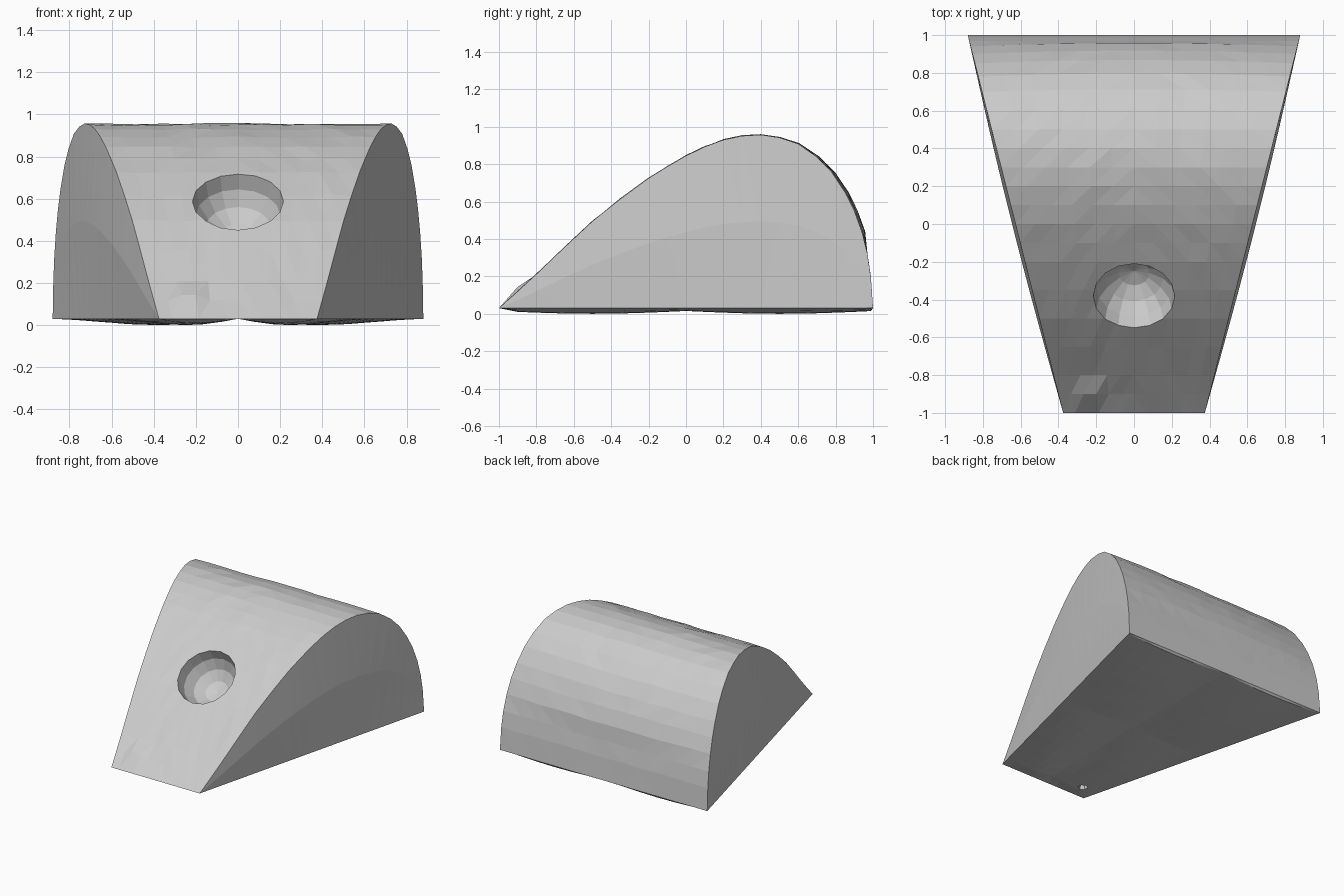
import bpy, bmesh, math, random
from mathutils import Vector

if "Cube" in bpy.data.objects:
    bpy.data.objects.remove(bpy.data.objects["Cube"])

random.seed(4)
BASE = 0.03

# Side profile (y, z), front tip to back foot
profile = [(-1, BASE), (-0.9, 0.12), (-0.8, 0.212), (-0.65, 0.355), (-0.5, 0.495),
           (-0.35, 0.615), (-0.2, 0.725), (-0.1, 0.787), (0, 0.845), (0.1, 0.893), (0.2, 0.93),
           (0.3, 0.951), (0.4, 0.957), (0.5, 0.942), (0.6, 0.909), (0.7, 0.838),
           (0.78, 0.756), (0.85, 0.65), (0.9, 0.55), (0.94, 0.44),
           (0.97, 0.32), (0.988, 0.2), (1, BASE)]
COLS = 12


def half_width(y):
    return 0.375 + 0.2525 * (y + 1)


def section(y, z):
    """Closed ring at one station: top row, right side, underside, left side."""
    t = (y + 1) / 2
    w = half_width(y)
    us = [-1 + 2 * k / COLS for k in range(COLS + 1)]
    ring = []
    inner = z > BASE
    for u in us:
        crown = 0.018 * (1 - u * u) * max(0, min(1, (y - 0.5) / 0.3)) if inner and y < 0.97 else 0
        n = random.uniform(-0.004, 0.004) if inner and abs(u) < 1 else 0
        ring.append((u * w, y + crown, z + n))
    swell = 0.018 * math.sin(math.pi * t)
    mid = (z + BASE) / 2
    ring.append((w + swell, y, mid))
    for u in reversed(us):
        dip = 0.03 * abs(math.sin(math.pi * u)) * (0.5 + 0.5 * abs(math.sin(2 * math.pi * t)))
        ring.append((u * w, y, BASE - (dip if inner else 0)))
    ring.append((-w - swell, y, mid))
    return ring


# Wedge body: loft of the sections
bm = bmesh.new()
rings = [[bm.verts.new(p) for p in section(y, z)] for y, z in profile]
for a, b in zip(rings, rings[1:]):
    n = len(a)
    for i in range(n):
        j = (i + 1) % n
        bm.faces.new((a[i], a[j], b[j], b[i]))
bmesh.ops.remove_doubles(bm, verts=bm.verts, dist=0.0005)
bmesh.ops.triangulate(bm, faces=bm.faces)
# small raised crease near the front tip
for v in bm.verts:
    if v.co.z > 0.09 and v.co.y < -0.88 and -0.32 < v.co.x < -0.2:
        v.co.z += 0.025
bmesh.ops.recalc_face_normals(bm, faces=bm.faces)
mesh = bpy.data.meshes.new("wedge_body")
bm.to_mesh(mesh)
bm.free()
body = bpy.data.objects.new("wedge_body", mesh)
bpy.context.collection.objects.link(body)


def carve(cutter):
    mod = body.modifiers.new("carve", 'BOOLEAN')
    mod.operation = 'DIFFERENCE'
    mod.solver = 'EXACT'
    mod.object = cutter
    bpy.context.view_layer.objects.active = body
    bpy.ops.object.modifier_apply(modifier=mod.name)
    bpy.data.objects.remove(cutter)


# Round socket in the sloping front
normal = Vector((0, -0.615, 0.79))
bpy.ops.mesh.primitive_uv_sphere_add(segments=16, ring_count=8, radius=0.216,
                                     location=(0, -0.382, 0.587))
socket = bpy.context.object
socket.name = "socket_cutter"
socket.rotation_euler = normal.to_track_quat('Z', 'Y').to_euler()
carve(socket)

# Small pit in the underside near the front
bpy.ops.mesh.primitive_cone_add(vertices=6, radius1=0.045, radius2=0.015, depth=0.08,
                                location=(-0.25, -0.86, 0.03))
pit = bpy.context.object
pit.name = "pit_cutter"
carve(pit)
